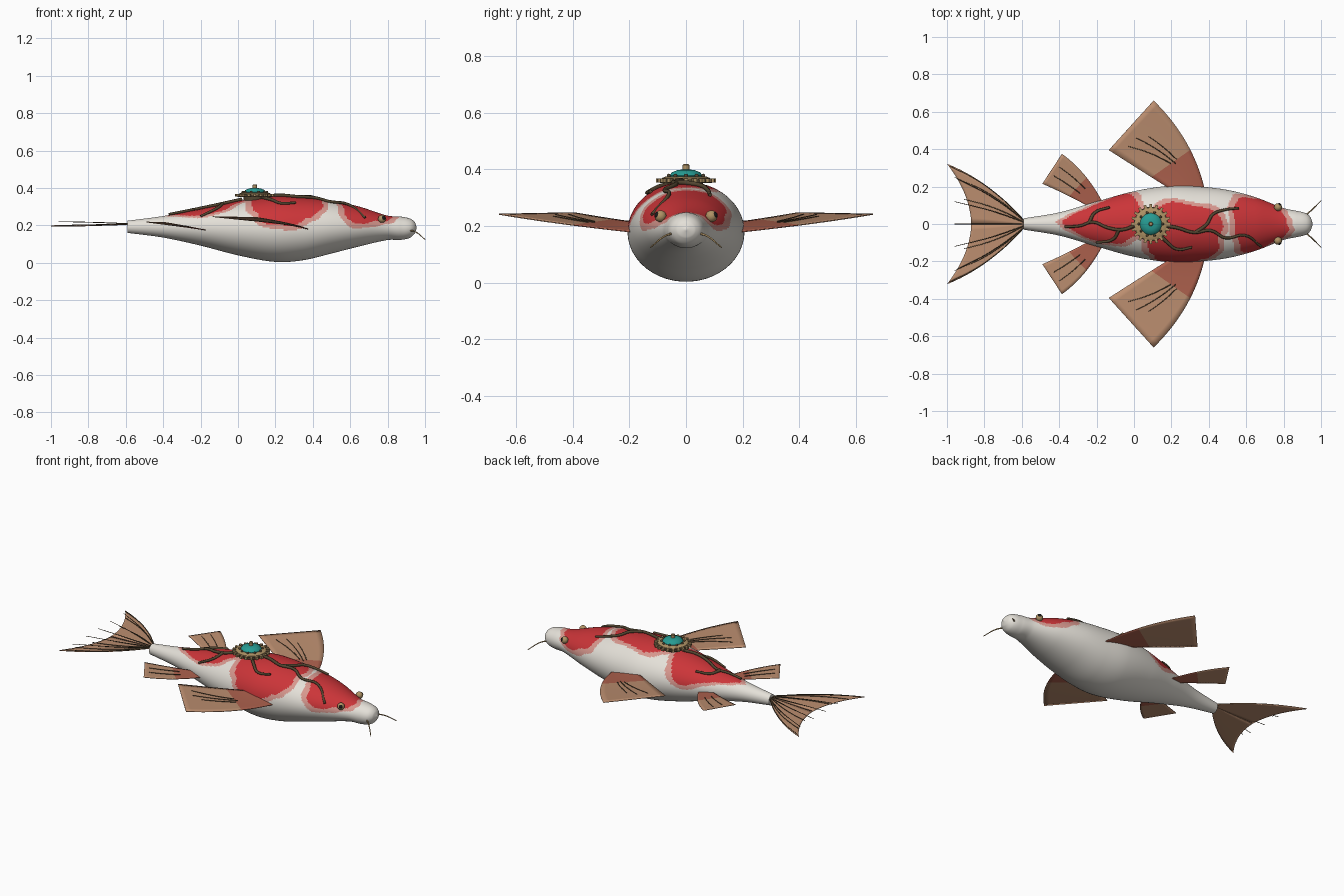
import bpy, bmesh, math
from mathutils import Vector

if "Cube" in bpy.data.objects:
    bpy.data.objects.remove(bpy.data.objects["Cube"])


def mat(name, col):
    m = bpy.data.materials.new(name)
    m.diffuse_color = (*col, 1)
    m.use_nodes = True
    m.node_tree.nodes["Principled BSDF"].inputs["Base Color"].default_value = m.diffuse_color
    return m


CREAM = mat("cream", (.78, .75, .69))
RED = mat("red", (.60, .035, .04))
PINK = mat("pink", (.68, .31, .27))
TAN = mat("fin tan", (.50, .27, .16))
TERRA = mat("fin terracotta", (.42, .12, .075))
BRONZE = mat("dark bronze", (.085, .06, .03))
BRASS = mat("brass", (.43, .29, .13))
TEAL = mat("teal", (.02, .33, .29))
BLACK = mat("black", (.01, .01, .01))

# body stations: x, half width, top z, bottom z
STATIONS = [(-.59, .03, .225, .16), (-.4, .062, .25, .135), (-.2, .12, .287, .092),
            (0, .175, .33, .04), (.2, .205, .355, .005), (.35, .2, .35, .014),
            (.5, .182, .333, .05), (.65, .143, .3, .088), (.8, .085, .252, .122),
            (.87, .07, .247, .123), (.92, .057, .236, .134), (.945, .034, .217, .158),
            (.955, .004, .192, .184)]


def section(x):
    """Smoothly interpolated half width, top and bottom at x."""
    S = STATIONS
    x = min(max(x, S[0][0]), S[-1][0])
    i = max(k for k in range(len(S) - 1) if S[k][0] <= x)
    a, b = S[i], S[i + 1]
    h = b[0] - a[0]
    t = (x - a[0]) / h

    def slope(k, j):
        lo, hi = max(k - 1, 0), min(k + 1, len(S) - 1)
        return (S[hi][j] - S[lo][j]) / (S[hi][0] - S[lo][0])
    return [(2*t**3 - 3*t*t + 1) * a[j] + (t**3 - 2*t*t + t) * h * slope(i, j)
            + (3*t*t - 2*t**3) * b[j] + (t**3 - t*t) * h * slope(i + 1, j) for j in (1, 2, 3)]


def top_z(x, y):
    w, t, b = section(x)
    return (t + b) / 2 + (t - b) / 2 * math.sqrt(max(0, 1 - (y / w) ** 2))


def finish(bm, name, mats, smooth=True):
    me = bpy.data.meshes.new(name)
    bm.to_mesh(me)
    bm.free()
    for m in mats:
        me.materials.append(m)
    for p in me.polygons:
        p.use_smooth = smooth
    ob = bpy.data.objects.new(name, me)
    bpy.context.collection.objects.link(ob)
    if smooth:
        me.set_sharp_from_angle(angle=math.radians(40))
    return ob


# patches: x centre, angle centre, x radius, angle radius (angle 0 = back, + = left flank)
PATCHES = [(.68, 0, .14, 1.35), (.27, -.32, .2, .9), (.24, -.85, .13, .62),
           (-.17, .1, .2, .9), (-.1, .55, .12, .8)]


def patch_index(x, a):
    d = 9
    for cx, ca, rx, ra in PATCHES:
        u, v = (x - cx) / rx, (a - ca) / ra
        r = (abs(u) ** 2.5 + abs(v) ** 2.5) ** .4
        r += .07 * math.sin(4 * math.atan2(v, u) + cx * 9) + .03 * math.sin(9 * a + 25 * x)
        d = min(d, (r - 1) * rx)
    return 1 if d < 0 else 2 if d < .03 else 0


# body: lofted ellipses
N, R = 220, 128
bm = bmesh.new()
rings = []
for i in range(N + 1):
    x = -.59 + 1.545 * math.sin(i / N * math.pi / 2) ** .9
    w, t, b = section(x)
    rings.append([bm.verts.new((x, w * math.sin(a), (t + b) / 2 + (t - b) / 2 * math.cos(a)))
                  for a in (2 * math.pi * k / R for k in range(R))])
for i in range(N):
    for k in range(R):
        n = (k + 1) % R
        f = bm.faces.new((rings[i][k], rings[i + 1][k], rings[i + 1][n], rings[i][n]))
        a = 2 * math.pi * (k + .5) / R
        f.material_index = patch_index(f.calc_center_median().x, a if a < math.pi else a - 2 * math.pi)
bm.faces.new(rings[0])
bm.faces.new(rings[-1])
bmesh.ops.recalc_face_normals(bm, faces=bm.faces)
finish(bm, "body", [CREAM, RED, PINK])


def tube(name, pts, radius, material, taper=1.0):
    cu = bpy.data.curves.new(name, 'CURVE')
    cu.dimensions = '3D'
    cu.bevel_depth, cu.bevel_resolution, cu.resolution_u = radius, 2, 5
    cu.use_fill_caps = True
    sp = cu.splines.new('BEZIER')
    sp.bezier_points.add(len(pts) - 1)
    for i, (bp, p) in enumerate(zip(sp.bezier_points, pts)):
        bp.co = p
        bp.handle_left_type = bp.handle_right_type = 'AUTO'
        bp.radius = 1 + (taper - 1) * i / (len(pts) - 1)
    cu.materials.append(material)
    ob = bpy.data.objects.new(name, cu)
    bpy.context.collection.objects.link(ob)


def bez(p, t):
    a, b, c = (Vector(q) for q in p)
    return a * (1 - t) ** 2 + b * 2 * t * (1 - t) + c * t * t


def fin(name, lead, trail, split, rays, bulge=0):
    """Sheet between two edge curves, on both sides, with thin rays (v at root, v at tip, u0, u1)."""
    def point(u, v, s, lift=0):
        p = bez(lead, u).lerp(bez(trail, u), v)
        return Vector((p.x + bulge * 4 * v * (1 - v) * u, s * p.y, p.z + lift))
    for s, side in ((1, "left"), (-1, "right")):
        bm = bmesh.new()
        n, m = 20, 10
        g = [[bm.verts.new(point(i / n, j / m, s)) for j in range(m + 1)] for i in range(n + 1)]
        for i in range(n):
            for j in range(m):
                f = bm.faces.new((g[i][j], g[i + 1][j], g[i + 1][j + 1], g[i][j + 1]))
                f.material_index = int((i + .5) / n < split)
        bmesh.ops.recalc_face_normals(bm, faces=bm.faces)
        ob = finish(bm, f"{side}_{name}", [TAN, TERRA])
        mod = ob.modifiers.new("thickness", 'SOLIDIFY')
        mod.thickness, mod.offset = .004, 0
        for k, (v0, v1, u0, u1) in enumerate(rays):
            pts = [point(u0 + (u1 - u0) * q / 3, v0 + (v1 - v0) * q / 3, s, .003) for q in range(4)]
            tube(f"{side}_{name}_ray_{k + 1}", pts, .0028, BRONZE, .6)


# fins
fin("pectoral_fin", [(.385, .15, .175), (.33, .44, .205), (.105, .66, .242)],
    [(.3, .12, .205), (.06, .27, .225), (-.135, .395, .247)], .46,
    [(.5, .78, .45, .87), (.42, .6, .42, .88), (.35, .45, .45, .8)])
fin("pelvic_fin", [(-.15, .08, .17), (-.24, .27, .19), (-.385, .375, .215)],
    [(-.2, .07, .18), (-.35, .155, .2), (-.49, .215, .218)], .5,
    [(.35, .35, .4, .92), (.65, .65, .4, .92)])
fin("tail_fin", [(-.58, 0, .205), (-.72, 0, .2), (-.87, 0, .196)],
    [(-.58, .012, .205), (-.77, .23, .2), (-1, .322, .197)], 0,
    [(.4, .4, .05, 1.05), (.75, .75, .05, 1.0), (.97, .97, .05, .98)], .03)

# tail rays that stand above the fan
for k, y in enumerate((-.25, -.12, 0, .12, .25)):
    tube(f"tail_spine_{k + 1}", [(-.57, y * .03, .208), (-.76, y * .58, .216), (-.96, y, .22)],
         .003, BRONZE, .5)

# vines lying on the back
VINES = [[(.17, -.01), (.23, -.02), (.32, -.045), (.41, -.035), (.49, -.075), (.59, -.06), (.68, -.12)],
         [(.33, -.045), (.39, .0), (.42, .05), (.48, .075), (.56, .085)],
         [(.13, -.05), (.18, -.1), (.23, -.135), (.31, -.125)],
         [(.02, 0), (-.06, -.03), (-.14, -.02), (-.22, .01), (-.29, -.01), (-.37, -.015)],
         [(-.24, .005), (-.21, .06), (-.13, .09)],
         [(-.08, -.03), (-.11, -.08), (-.2, -.1)]]
for k, v in enumerate(VINES):
    tube(f"vine_{k + 1}", [(x, y, top_z(x, y) + .006) for x, y in v], .0095, BRONZE, .7)


def lathe(name, profile, material, steps=40, cx=.09):
    bm = bmesh.new()
    vs = [bm.verts.new((cx + r, 0, z)) for r, z in profile]
    es = [bm.edges.new(p) for p in zip(vs, vs[1:])]
    bmesh.ops.spin(bm, geom=vs + es, cent=(cx, 0, 0), axis=(0, 0, 1), angle=2 * math.pi, steps=steps)
    bmesh.ops.remove_doubles(bm, verts=bm.verts, dist=1e-5)
    bmesh.ops.recalc_face_normals(bm, faces=bm.faces)
    finish(bm, name, [material])


def ball(bm, loc, r):
    new = bmesh.ops.create_uvsphere(bm, u_segments=16, v_segments=10, radius=r)["verts"]
    bmesh.ops.translate(bm, verts=new, vec=loc)


# medallion
lathe("medallion_base", [(0, .325), (.06, .325), (.06, .352), (0, .352)], BRONZE)
lathe("medallion_plate", [(0, .352), (.092, .352), (.092, .364), (0, .364)], BRONZE)
lathe("medallion_rim", [(.058, .36), (.085, .36), (.085, .37), (.07, .376), (.058, .376)], BRASS)
lathe("medallion_gem", [(0, .365), (.056, .365), (.058, .378), (.05, .39), (.03, .398), (0, .401)], TEAL)
lathe("medallion_knob", [(0, .395), (.012, .395), (.012, .416), (.008, .42), (0, .42)], BRASS, 12)
bm = bmesh.new()
for k in range(20):
    a = 2 * math.pi * k / 20
    new = bmesh.ops.create_cube(bm, size=1)["verts"]
    bmesh.ops.scale(bm, verts=new, vec=(.024, .014, .014))
    bmesh.ops.translate(bm, verts=new, vec=(.094, 0, .361))
    for v in new:
        x, y = v.co.x, v.co.y
        v.co.x, v.co.y = .09 + x * math.cos(a) - y * math.sin(a), x * math.sin(a) + y * math.cos(a)
finish(bm, "medallion_teeth", [BRASS], False)
bm = bmesh.new()
for k in range(10):
    a = 2 * math.pi * k / 10
    ball(bm, (.09 + .064 * math.cos(a), .064 * math.sin(a), .378), .007)
finish(bm, "medallion_beads", [BRONZE])

# eyes and barbels
for s, side in ((1, "left"), (-1, "right")):
    eye = Vector((.77, s * .09, .235))
    bm = bmesh.new()
    ball(bm, eye, .021)
    finish(bm, f"{side}_eye", [BRASS])
    bm = bmesh.new()
    ball(bm, eye + Vector((.5, s * .8, .3)).normalized() * .0115, .0125)
    finish(bm, f"{side}_pupil", [BLACK])
    tube(f"{side}_barbel", [(.915, s * .045, .175), (.95, s * .075, .165), (1, s * .125, .125)],
         .0045, BRASS, .5)
